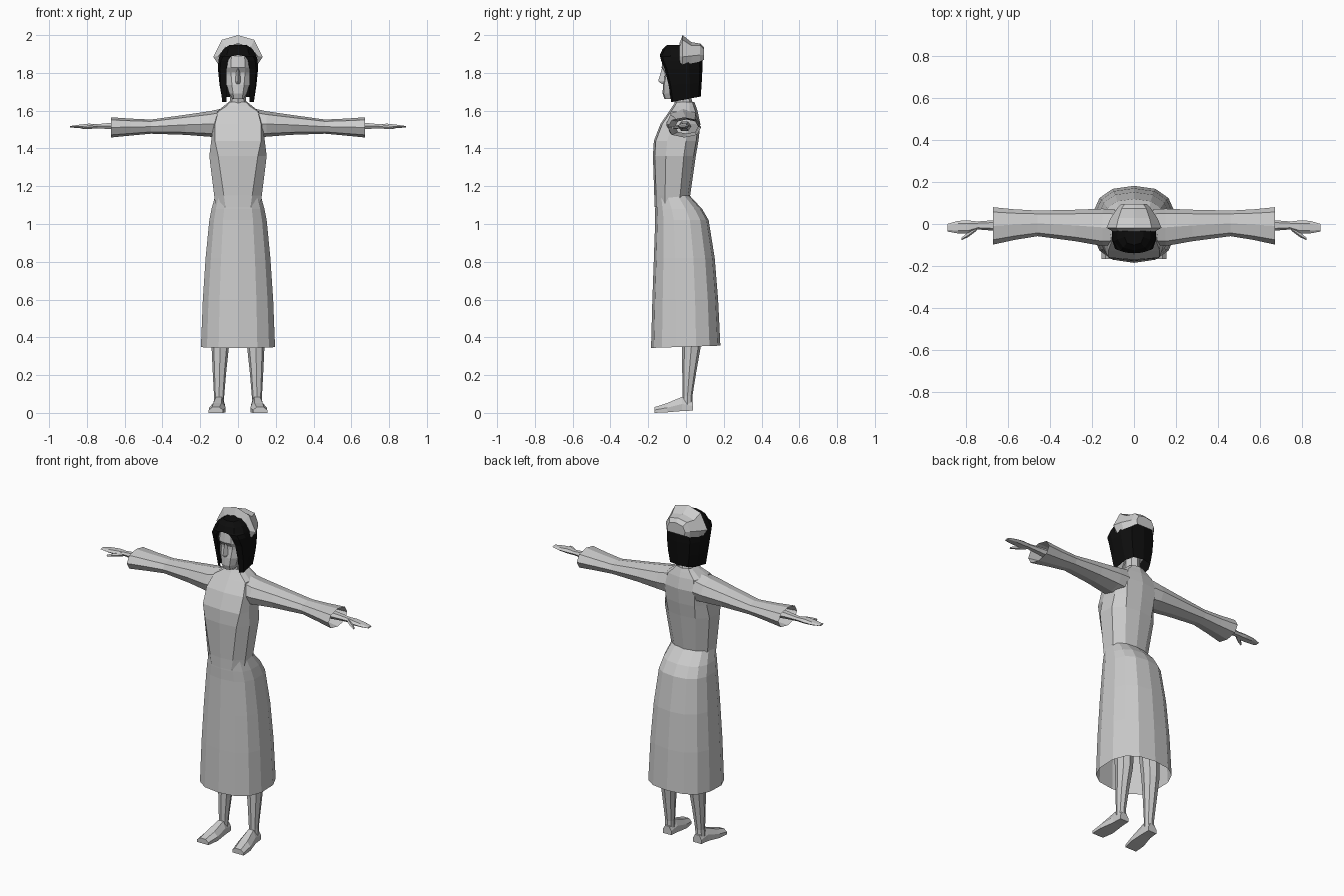
import bpy, bmesh, math


def material(name, rgb):
    m = bpy.data.materials.new(name)
    m.diffuse_color = (*rgb, 1)
    return m


GREY = material("light grey", (0.6, 0.6, 0.6))
BLACK = material("black", (0.004, 0.004, 0.004))


def loft(name, rings, mat=GREY, closed=True, cap_a=False, cap_b=False, mirror=False):
    """Skin a surface through rings that have equal point counts."""
    bm = bmesh.new()
    rows = [[bm.verts.new(p) for p in r] for r in rings]
    n = len(rows[0])
    for a, b in zip(rows, rows[1:]):
        for i in range(n if closed else n - 1):
            j = (i + 1) % n
            bm.faces.new((a[i], a[j], b[j], b[i]))
    if cap_a:
        bm.faces.new(rows[0])
    if cap_b:
        bm.faces.new(rows[-1])
    bmesh.ops.remove_doubles(bm, verts=bm.verts, dist=0.0005)
    bmesh.ops.recalc_face_normals(bm, faces=bm.faces)
    me = bpy.data.meshes.new(name)
    bm.to_mesh(me)
    bm.free()
    me.materials.append(mat)
    ob = bpy.data.objects.new(name, me)
    bpy.context.collection.objects.link(ob)
    if mirror:
        ob.modifiers.new("mirror", "MIRROR")
    return ob


def both_sides(half):
    """Complete a half ring whose first and last points lie on x = 0."""
    return half + [(-x, y, z) for x, y, z in half[-2:0:-1]]


def oval(z, w, y0, y1, n=14, power=1.0, cx=0.0, tilt=0.0):
    """Horizontal ring between y0 and y1, with a softly squared outline."""
    pts = []
    for i in range(n):
        a = 2 * math.pi * i / n - math.pi / 2
        c, s = math.cos(a), math.sin(a)
        x = math.copysign(abs(c) ** power, c) * w
        y = math.copysign(abs(s) ** power, s)
        pts.append((cx + x, (y0 + y1) / 2 + y * (y1 - y0) / 2, z + tilt * y))
    return pts


def side_ring(x, y0, y1, z0, z1, n=8, power=0.85):
    """Ring across a limb that runs along x."""
    return [(x, py, z) for z, py, _ in
            oval(0, (z1 - z0) / 2, y0, y1, n, power, cx=(z0 + z1) / 2)]


# Skirt, open at the hem
loft("skirt", [oval(z, w, a, b, 14, 0.8, tilt=t) for z, w, a, b, t in [
    (0.35, 0.20, -0.185, 0.182, 0.006), (0.60, 0.19, -0.178, 0.17, 0),
    (0.82, 0.175, -0.17, 0.152, 0), (1.02, 0.155, -0.163, 0.12, 0),
    (1.08, 0.143, -0.163, 0.085, 0), (1.15, 0.123, -0.16, 0.02, 0)]])

# Bodice: height, front corner, side, back corner, front and back depth
bodice = []
for z, fw, sw, bw, yf, yb in [
        (1.09, 0.066, 0.118, 0.07, -0.168, 0.02), (1.15, 0.075, 0.126, 0.07, -0.168, 0.022),
        (1.36, 0.105, 0.152, 0.09, -0.175, 0.052), (1.44, 0.122, 0.142, 0.095, -0.17, 0.066),
        (1.53, 0.122, 0.130, 0.10, -0.135, 0.076), (1.595, 0.105, 0.112, 0.085, -0.09, 0.062),
        (1.625, 0.06, 0.075, 0.055, -0.07, 0.052), (1.645, 0.044, 0.05, 0.04, -0.058, 0.045)]:
    d = yb - yf
    bodice.append(both_sides([
        (0, yf, z), (fw, yf + 0.01, z), (sw, yf + 0.3 * d, z),
        (sw * 0.97, yf + 0.72 * d, z), (bw, yb - 0.012, z), (0, yb, z)]))
loft("bodice", bodice)

# Sleeves, flared and open at the cuff
loft("sleeves", [side_ring(*r) for r in [
    (0.09, -0.10, 0.07, 1.455, 1.61), (0.15, -0.105, 0.073, 1.462, 1.597),
    (0.28, -0.082, 0.068, 1.472, 1.578), (0.46, -0.058, 0.064, 1.478, 1.553),
    (0.57, -0.076, 0.07, 1.468, 1.558), (0.672, -0.098, 0.08, 1.458, 1.565)]], mirror=True)

# Wrists, hands and thumbs
loft("hands", [side_ring(*r, n=6) for r in [
    (0.56, -0.042, 0.028, 1.49, 1.545), (0.67, -0.032, 0.018, 1.50, 1.538),
    (0.745, -0.026, 0.012, 1.505, 1.53), (0.79, -0.045, 0.017, 1.503, 1.533),
    (0.84, -0.045, 0.015, 1.506, 1.527), (0.89, -0.036, 0.0, 1.511, 1.519)]],
    cap_b=True, mirror=True)
loft("thumbs", [side_ring(*r, n=5) for r in [
    (0.75, -0.032, -0.006, 1.505, 1.528), (0.79, -0.062, -0.036, 1.503, 1.523),
    (0.822, -0.077, -0.064, 1.503, 1.514)]], cap_b=True, mirror=True)

# Legs and wedge-shaped feet
loft("legs", [oval(z, w, a, b, 8, 0.9, cx=cx) for z, w, a, b, cx in [
    (0.03, 0.028, -0.02, 0.034, 0.102), (0.09, 0.027, -0.018, 0.034, 0.1),
    (0.22, 0.036, -0.02, 0.055, 0.098), (0.35, 0.046, -0.022, 0.078, 0.094),
    (0.60, 0.055, -0.05, 0.08, 0.09)]], cap_b=True, mirror=True)


def foot_ring(y, x0, x1, bottom, top):
    m, h = (x0 + x1) / 2, (x1 - x0) / 2
    return [(x0, y, bottom), (x1, y, bottom), (x1, y, bottom + (top - bottom) * 0.5),
            (m + h * 0.5, y, top), (m - h * 0.5, y, top), (x0, y, bottom + (top - bottom) * 0.5)]


loft("feet", [foot_ring(*r) for r in [
    (0.037, 0.072, 0.128, 0.012, 0.06), (-0.02, 0.07, 0.132, 0.01, 0.085),
    (-0.10, 0.066, 0.153, 0.003, 0.052), (-0.168, 0.08, 0.155, 0.0, 0.03)]],
    cap_a=True, cap_b=True, mirror=True)

# Neck and head
loft("neck", [oval(1.60, 0.048, -0.06, 0.045, 8), oval(1.66, 0.043, -0.062, 0.03, 8),
              oval(1.74, 0.043, -0.07, 0.03, 8)])
head = []
for z, fw, sw, yf, yb in [
        (1.662, 0.022, 0.03, -0.114, -0.05), (1.69, 0.026, 0.046, -0.124, -0.01),
        (1.735, 0.032, 0.060, -0.122, 0.05), (1.785, 0.036, 0.066, -0.112, 0.065),
        (1.802, 0.038, 0.067, -0.112, 0.068), (1.828, 0.038, 0.066, -0.129, 0.068),
        (1.89, 0.035, 0.056, -0.122, 0.06), (1.92, 0.025, 0.04, -0.09, 0.04)]:
    head.append(both_sides([(0, yf, z), (fw, yf + 0.006, z), (sw, yf + 0.036, z),
                            (sw, yb - 0.02, z), (0, yb, z)]))
loft("head", head, cap_a=True, cap_b=True)
loft("nose", [
    [(-0.007, -0.116, 1.822), (0.007, -0.116, 1.822), (0, -0.128, 1.822)],
    [(-0.016, -0.112, 1.752), (0.016, -0.112, 1.752), (0, -0.147, 1.757)],
    [(-0.01, -0.116, 1.742), (0.01, -0.116, 1.742), (0, -0.13, 1.742)]],
    cap_a=True, cap_b=True)

# Bobbed hair: open around the face, meeting at the fringe
hair = []
for z, inner, w, yf, yb, tilt in [
        (1.66, 0.062, 0.082, -0.078, 0.078, 0.03), (1.74, 0.062, 0.098, -0.092, 0.083, 0.01),
        (1.82, 0.060, 0.106, -0.112, 0.087, 0), (1.865, 0.053, 0.104, -0.132, 0.087, 0),
        (1.888, 0.036, 0.098, -0.137, 0.085, 0), (1.895, 0.0, 0.095, -0.138, 0.085, 0),
        (1.925, 0.0, 0.078, -0.125, 0.078, 0), (1.948, 0.0, 0.045, -0.10, 0.055, 0)]:
    d = yb - yf
    half = [(inner, 0.0), ((inner + w) / 2 + 0.012, 0.06), (w, 0.25), (w, 0.65),
            (w * 0.72, 0.93), (0, 1.0)]
    half = [(x, yf + t * d, z + tilt * (t - 0.5)) for x, t in half]
    hair.append(half + [(-x, y, zz) for x, y, zz in half[-2::-1]])
loft("hair", hair, BLACK, closed=False, cap_b=True)

# Cap: upturned front brim running back into a smaller crown
cap = []
for y, half in [
        (-0.035, [(0.10, 1.85), (0.102, 1.89), (0.068, 1.935), (0, 1.955)]),
        (-0.018, [(0.105, 1.845), (0.131, 1.885), (0.085, 1.975), (0, 2.0)]),
        (0.028, [(0.10, 1.85), (0.112, 1.89), (0.074, 1.945), (0, 1.963)]),
        (0.075, [(0.075, 1.86), (0.08, 1.895), (0.058, 1.945), (0, 1.955)]),
        (0.095, [(0.055, 1.87), (0.06, 1.895), (0.045, 1.925), (0, 1.935)])]:
    right = [(x, y, z) for x, z in half]
    cap.append(right + [(-x, yy, z) for x, yy, z in right[-2::-1]])
loft("cap", cap, closed=False, cap_b=True)
